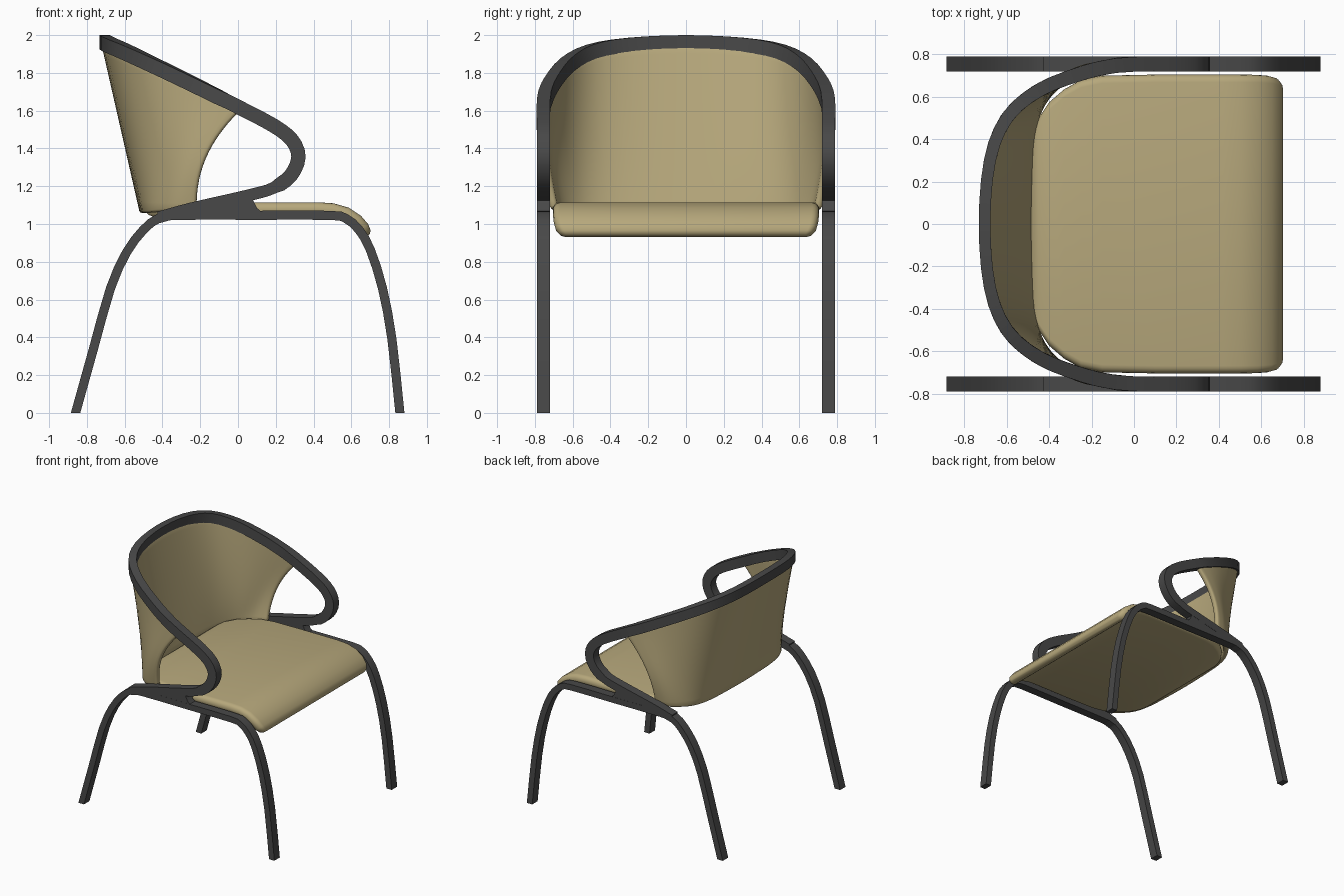
import bpy, math
from mathutils import Vector as V

if "Cube" in bpy.data.objects:
    bpy.data.objects.remove(bpy.data.objects["Cube"])


def material(name, rgb):
    m = bpy.data.materials.new(name)
    m.diffuse_color = (*rgb, 1)
    m.use_nodes = True
    m.node_tree.nodes["Principled BSDF"].inputs["Base Color"].default_value = m.diffuse_color
    return m


DARK = material("dark_metal", (0.065, 0.065, 0.065))
TAN = material("tan_upholstery", (0.47, 0.39, 0.2))


def make(name, verts, faces, mat, angle=35):
    me = bpy.data.meshes.new(name)
    me.from_pydata([tuple(v) for v in verts], [], faces)
    me.materials.append(mat)
    me.shade_smooth()
    me.set_sharp_from_angle(angle=math.radians(angle))
    ob = bpy.data.objects.new(name, me)
    bpy.context.collection.objects.link(ob)
    return ob


def spline(pts, n):
    """Catmull-Rom through the points, n steps per span."""
    p = [V(q) for q in pts]
    p = [2 * p[0] - p[1]] + p + [2 * p[-1] - p[-2]]
    out = []
    for i in range(1, len(p) - 2):
        a, b, c, d = p[i - 1:i + 3]
        for k in range(n):
            t = k / n
            out.append(0.5 * (2 * b + (c - a) * t + (2 * a - 5 * b + 4 * c - d) * t ** 2
                              + (3 * b - a - 3 * c + d) * t ** 3))
    return out + [p[-2]]


def loft(name, rings, mat, angle=35):
    n = len(rings[0])
    faces = [(i * n + j, i * n + (j + 1) % n, (i + 1) * n + (j + 1) % n, (i + 1) * n + j)
             for i in range(len(rings) - 1) for j in range(n)]
    last = (len(rings) - 1) * n
    faces += [tuple(reversed(range(n))), tuple(range(last, last + n))]
    return make(name, [v for r in rings for v in r], faces, mat, angle)


def tangent(path, i):
    return (path[min(i + 1, len(path) - 1)] - path[max(i - 1, 0)]).normalized()


def bar(name, path, width, depth, side):
    """Rectangular bar: width along side(), depth across it."""
    rings = []
    for i, p in enumerate(path):
        t = tangent(path, i)
        s = side(p, t)
        s = (s - t * s.dot(t)).normalized()
        u = t.cross(s)
        w, d = width(p) / 2, depth(p) / 2
        ring = [p + s * w * a + u * d * b for a, b in ((1, 1), (-1, 1), (-1, -1), (1, -1))]
        if p.z < 1e-4:  # feet cut flat on the floor
            ring = [q - t * (q.z / t.z) for q in ring]
        rings.append(ring)
    return loft(name, rings, DARK)


# side frames: back leg, seat rail and front leg in one bar
leg = [(-.86, 0), (-.765, .34), (-.675, .66), (-.59, .85), (-.5, .97), (-.42, 1.03), (-.32, 1.046),
       (.1, 1.046), (.48, 1.046), (.57, 1.03), (.64, .97), (.70, .865), (.765, .66), (.815, .39), (.857, 0)]
for s, tag in ((-1, "near"), (1, "far")):
    path = spline([(x, s * .755, z) for x, z in leg], 2)
    bar("leg_frame_" + tag, path, lambda p: .07, lambda p: .048, lambda p, t: V((0, 1, 0)))
    # web where the arm branches off the seat rail
    prof = [(-.34, 1.05), (.14, 1.05), (.1, 1.085), (.08, 1.125), (.04, 1.14), (-.25, 1.09)]
    loft("arm_web_" + tag, [[V((x, s * y, z)) for x, z in prof] for y in (.721, .789)], DARK)

# arm loops and top rail as one continuous bar
arm = [(-.42, .755, 1.035), (-.25, .755, 1.082), (.06, .755, 1.153), (.19, .755, 1.192), (.28, .755, 1.258),
       (.32, .755, 1.355), (.285, .755, 1.445), (.19, .755, 1.52)]
crest = [(.02, .755, 1.61), (-.1, .745, 1.67), (-.25, .71, 1.745), (-.45, .63, 1.842),
         (-.6, .5, 1.913), (-.68, .3, 1.948), (-.705, 0, 1.962)]
half = arm + crest
full = half + [(x, -y, z) for x, y, z in reversed(half[:-1])]


def rail_side(p, t):
    if abs(p.y) > .75:
        return V((0, 1, 0)) if p.y > 0 else V((0, -1, 0))
    n = V((-t.y, t.x, 0))
    return n if n.dot(V((p.x, p.y, 0))) > 0 else -n


bar("arm_and_top_rail", spline(full, 3), lambda p: .055 + .015 * min(1, (abs(p.y) / .755) ** 3),
    lambda p: .062 if p.z < 1.2 else .076, rail_side)

# curved back shell between top rail and seat
bottom = [(-.22, .70, 1.085), (-.32, .68, 1.07), (-.40, .62, 1.065), (-.455, .53, 1.06),
          (-.485, .4, 1.06), (-.495, .22, 1.06), (-.5, 0, 1.06)]
mirror = lambda h: h + [(x, -y, z) for x, y, z in reversed(h[:-1])]
T, B = spline(mirror(crest), 3), spline(mirror(bottom), 3)
N, M = len(T), 14
verts = []
for k in range(M + 1):
    t = k / M
    for i in range(N):
        u = abs(2 * i / (N - 1) - 1)
        p = B[i].lerp(T[i], t)
        p.x = B[i].x + (T[i].x - B[i].x) * t ** (1 + 1.3 * u ** 4)
        p.y *= 1 + .025 * math.sin(math.pi * t) * u
        verts.append(p)
faces = [(k * N + i, k * N + i + 1, (k + 1) * N + i + 1, (k + 1) * N + i) for k in range(M) for i in range(N - 1)]
back = make("back_shell", verts, faces, TAN, 60)
sol = back.modifiers.new("thickness", "SOLIDIFY")
sol.thickness, sol.offset = .04, 0
bev = back.modifiers.new("soft_edge", "BEVEL")
bev.width, bev.segments, bev.limit_method, bev.angle_limit = .014, 2, "ANGLE", math.radians(60)

# seat pad: (x, z, half width, half thickness) along the centre line
seat = [(-.485, 1.075, .38, .012), (-.475, 1.075, .43, .026), (-.45, 1.075, .50, .036), (-.40, 1.075, .575, .04),
        (-.33, 1.075, .635, .04), (-.25, 1.075, .68, .04), (-.15, 1.075, .70, .04), (.1, 1.075, .705, .04),
        (.42, 1.075, .705, .04), (.50, 1.07, .705, .04), (.57, 1.05, .704, .04), (.625, 1.013, .70, .04),
        (.66, .975, .69, .038), (.677, .95, .67, .03), (.684, .938, .645, .015)]
line = [V((x, 0, z)) for x, z, w, h in seat]
rings = []
for i, (x, z, w, h) in enumerate(seat):
    t = tangent(line, i)
    up = V((-t.z, 0, t.x))
    ring = []
    for cx, start in ((1, 0), (-1, 90), (-1, 180), (1, 270)):
        cy = 1 if start < 180 else -1
        for k in range(5):
            a = math.radians(start + k * 22.5)
            r = h * .9
            ring.append(line[i] + V((0, cx * (w - r) + r * math.cos(a), 0)) + up * (cy * (h - r) + r * math.sin(a)))
    rings.append(ring)
loft("seat_pad", rings, TAN, 50)

# consistent outward normals
import bmesh
for ob in bpy.context.collection.objects:
    bm = bmesh.new()
    bm.from_mesh(ob.data)
    bmesh.ops.recalc_face_normals(bm, faces=bm.faces)
    bm.to_mesh(ob.data)
    bm.free()
